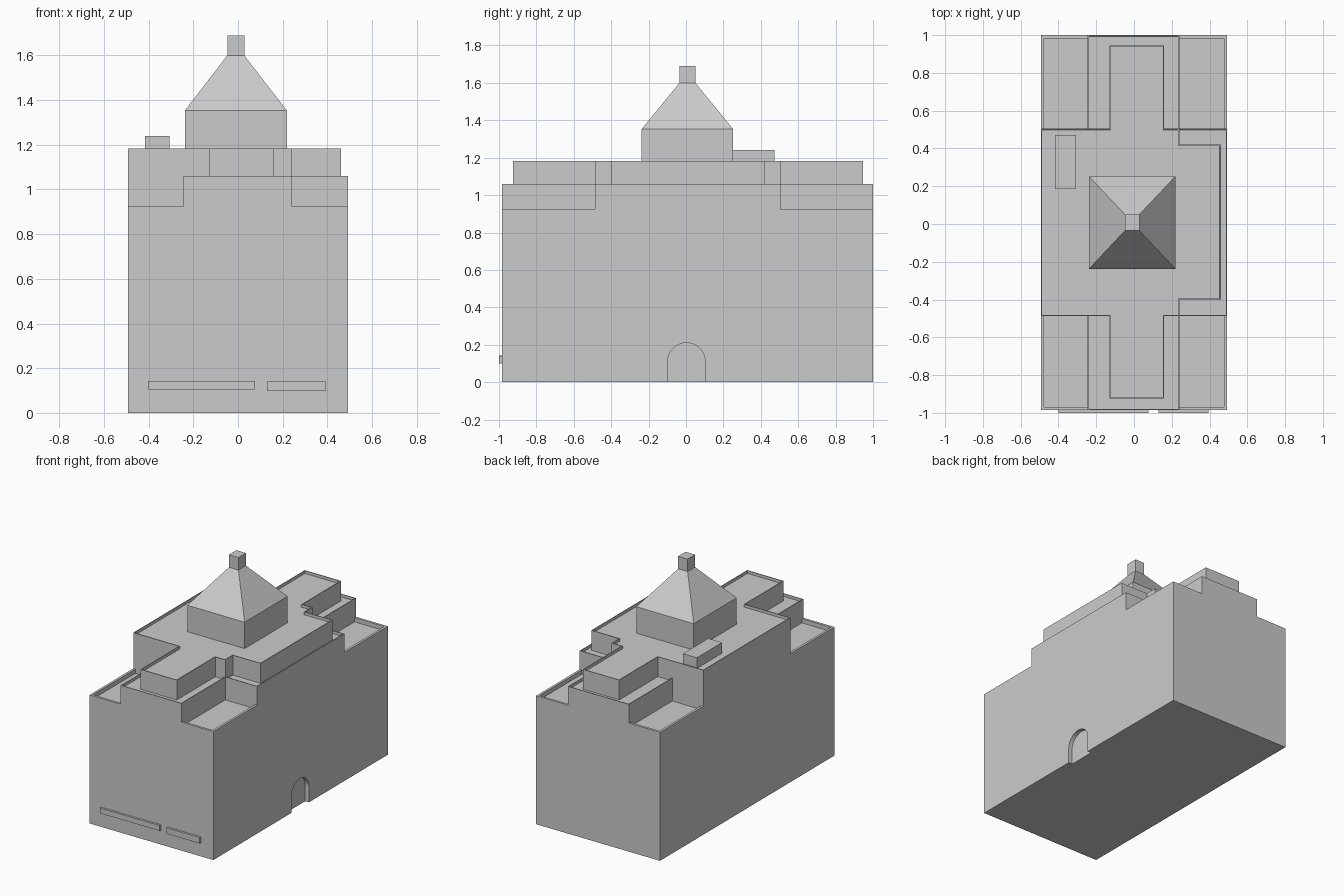
import bpy, bmesh, math
from mathutils import Vector

if "Cube" in bpy.data.objects:
    bpy.data.objects.remove(bpy.data.objects["Cube"])


def finish(name, bm):
    bmesh.ops.recalc_face_normals(bm, faces=bm.faces[:])
    me = bpy.data.meshes.new(name)
    bm.to_mesh(me)
    bm.free()
    ob = bpy.data.objects.new(name, me)
    bpy.context.collection.objects.link(ob)
    return ob


def prism(bm, pts, vec):
    """Extrude a closed outline along vec; returns its bottom and top faces."""
    lo = [bm.verts.new(p) for p in pts]
    hi = [bm.verts.new(Vector(p) + Vector(vec)) for p in pts]
    n = len(pts)
    for i in range(n):
        j = (i + 1) % n
        bm.faces.new((lo[i], lo[j], hi[j], hi[i]))
    return bm.faces.new(lo[::-1]), bm.faces.new(hi)


def tier(name, outline, z0, z1, rim, depth, open_bottom=True):
    """Storey block whose roof is sunk behind a thin parapet."""
    bm = bmesh.new()
    bottom, top = prism(bm, [(x, y, z0) for x, y in outline], (0, 0, z1 - z0))
    bm.normal_update()
    bmesh.ops.inset_individual(bm, faces=[top], thickness=rim, use_even_offset=True)
    bmesh.ops.inset_individual(bm, faces=[top], thickness=0.0001, depth=-depth,
                               use_even_offset=True)
    if open_bottom:
        bmesh.ops.delete(bm, geom=[bottom], context='FACES_ONLY')
    return finish(name, bm)


def rect(x0, x1, y0, y1):
    return [(x0, y0), (x1, y0), (x1, y1), (x0, y1)]


def box(name, x0, x1, y0, y1, z0, z1):
    bm = bmesh.new()
    prism(bm, [(x, y, z0) for x, y in rect(x0, x1, y0, y1)], (0, 0, z1 - z0))
    return finish(name, bm)


# Main block with corner terraces
X, F, B = 0.493, -0.985, 1.0
base = tier("main_block", rect(-X, X, F, B), 0, 0.925, 0.017, 0.03, False)

# Middle storey: long strip with a wing on the right
tier("middle_storey", [(-0.245, F), (0.24, F), (0.24, -0.487), (X, -0.487),
                       (X, 0.505), (0.24, 0.505), (0.24, B), (-0.245, B)],
     0.895, 1.06, 0.006, 0.02)

# Top storey: stepped outline
tier("top_storey", [(-X, -0.487), (-0.13, -0.487), (-0.13, -0.925), (0.16, -0.925),
                    (0.16, -0.487), (0.24, -0.487), (0.24, -0.40), (0.46, -0.40),
                    (0.46, 0.42), (0.24, 0.42), (0.24, 0.505), (0.16, 0.505),
                    (0.16, 0.945), (-0.13, 0.945), (-0.13, 0.505), (-X, 0.505)],
     0.895, 1.183, 0.006, 0.02)

# Tower with hipped roof and square finial, lofted as stacked rings
bm = bmesh.new()
big, small = rect(-0.238, 0.219, -0.237, 0.252), rect(-0.048, 0.028, -0.035, 0.05)
rings = [[bm.verts.new((x, y, z)) for x, y in r]
         for r, z in ((big, 1.163), (big, 1.353), (small, 1.6), (small, 1.69))]
for a, b in zip(rings, rings[1:]):
    for i in range(4):
        j = (i + 1) % 4
        bm.faces.new((a[i], a[j], b[j], b[i]))
bm.faces.new(rings[-1])
bm.faces.new(rings[0][::-1])
finish("roof_tower", bm)

# Rooftop plant box and two front sign panels
box("roof_box", -0.417, -0.307, 0.185, 0.472, 1.163, 1.24)
box("long_front_panel", -0.40, 0.077, -1.0, F + 0.001, 0.104, 0.142)
box("short_front_panel", 0.13, 0.395, -1.0, F + 0.001, 0.099, 0.141)

# Arched doorway recessed in the right side
r, cy, spring = 0.1, 0.002, 0.11
arch = [(cy - r, -0.1), (cy + r, -0.1)]
arch += [(cy + r * math.cos(math.pi * i / 16), spring + r * math.sin(math.pi * i / 16))
         for i in range(17)]
bm = bmesh.new()
prism(bm, [(X - 0.03, y, z) for y, z in arch], (0.1, 0, 0))
cutter = finish("door_cutter", bm)
cutter.hide_render = True
cutter.hide_viewport = False
cutter.display_type = 'WIRE'
mod = base.modifiers.new("doorway", 'BOOLEAN')
mod.operation = 'DIFFERENCE'
mod.solver = 'EXACT'
mod.object = cutter
